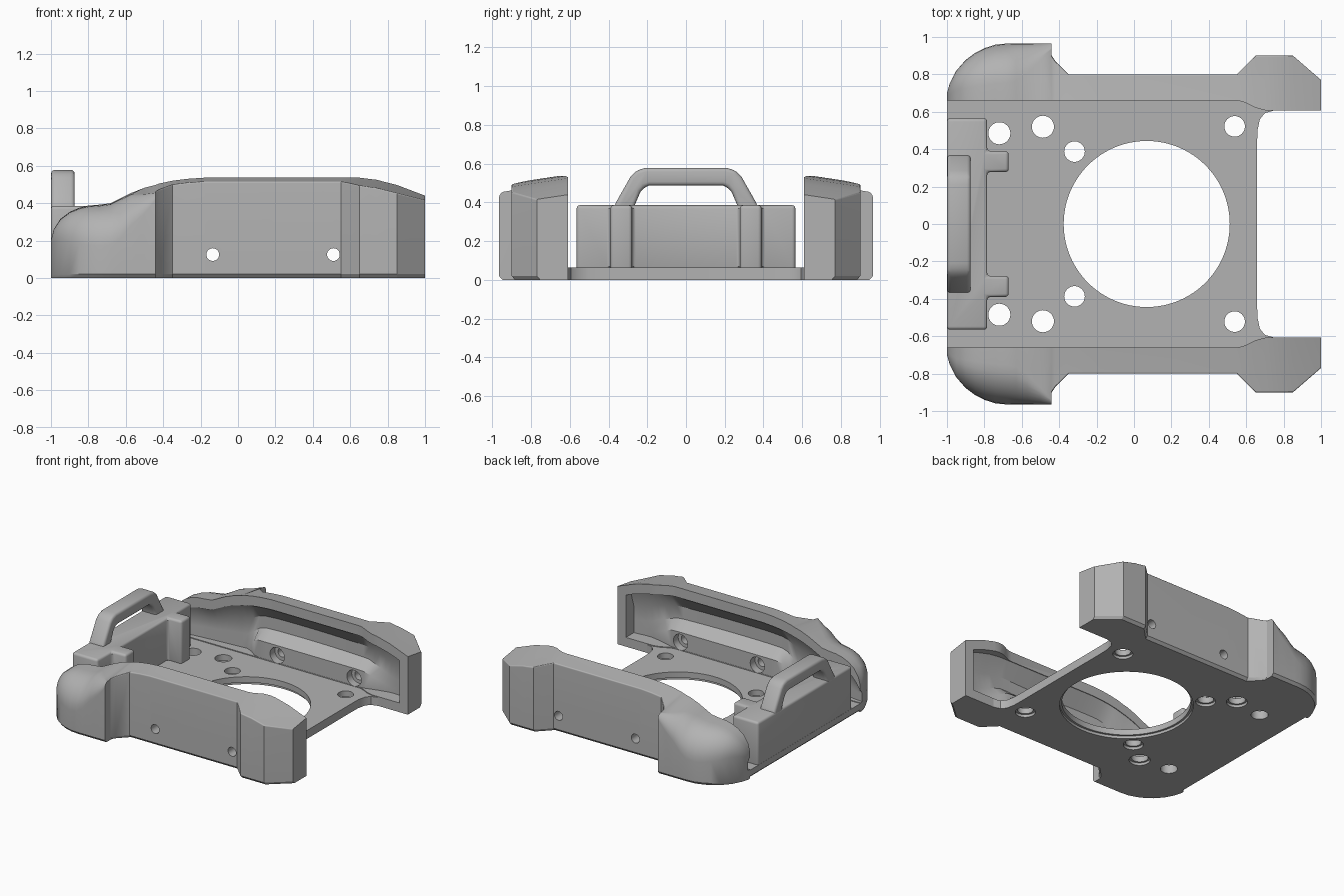
import bpy, bmesh, math
from mathutils import Vector, Matrix

if bpy.data.objects.get("Cube"):
    bpy.data.objects.remove(bpy.data.objects["Cube"])

grey = bpy.data.materials.new("plain grey")
grey.use_nodes = True
tone = (0.45, 0.45, 0.45, 1)
grey.diffuse_color = tone
grey.node_tree.nodes["Principled BSDF"].inputs["Base Color"].default_value = tone


def finish(name, bm):
    bmesh.ops.recalc_face_normals(bm, faces=bm.faces)
    mesh = bpy.data.meshes.new(name)
    bm.to_mesh(mesh)
    bm.free()
    obj = bpy.data.objects.new(name, mesh)
    obj.data.materials.append(grey)
    bpy.context.collection.objects.link(obj)
    return obj


def loft(name, rings):
    """Skin equal-length closed rings and cap both ends."""
    bm = bmesh.new()
    rows = [[bm.verts.new(p) for p in ring] for ring in rings]
    n = len(rows[0])
    for a, b in zip(rows, rows[1:]):
        for i in range(n):
            j = (i + 1) % n
            bm.faces.new((a[i], a[j], b[j], b[i]))
    bm.faces.new(rows[0])
    bm.faces.new(rows[-1])
    return finish(name, bm)


def prism(name, outline, low, high, axis="z"):
    place = (lambda u, v, w: (u, v, w)) if axis == "z" else (lambda u, v, w: (w, u, v))
    return loft(name, [[place(u, v, w) for u, v in outline] for w in (low, high)])


def cylinder(centre, radius, depth, axis="Z", sides=32):
    bm = bmesh.new()
    turn = Matrix.Rotation(math.pi / 2, 4, "X") if axis == "Y" else Matrix()
    bmesh.ops.create_cone(bm, cap_ends=True, segments=sides, radius1=radius,
                          radius2=radius, depth=depth,
                          matrix=Matrix.Translation(Vector(centre)) @ turn)
    return finish("cutter", bm)


def apply(obj, kind, **settings):
    mod = obj.modifiers.new(kind, kind)
    for key, value in settings.items():
        setattr(mod, key, value)
    bpy.context.view_layer.objects.active = obj
    bpy.ops.object.modifier_apply(modifier=mod.name)


def cut(obj, tool):
    apply(obj, "BOOLEAN", object=tool, operation="DIFFERENCE", solver="EXACT")
    bpy.data.objects.remove(tool)


def smooth(obj):
    bpy.ops.object.select_all(action="DESELECT")
    obj.select_set(True)
    bpy.context.view_layer.objects.active = obj
    bpy.ops.object.shade_smooth_by_angle(angle=math.radians(32))


def blend(table, x, col):
    """Smooth interpolation of one column of a station table."""
    for a, b in zip(table, table[1:]):
        if a[0] <= x <= b[0]:
            t = (x - a[0]) / (b[0] - a[0])
            return a[col] + (b[col] - a[col]) * t
    return table[0][col] if x < table[0][0] else table[-1][col]


# Side wall stations: x, outer y, top z, top edge radius
stations = [
    (-1, .70, .20, .02), (-.985, .752, .26, .06), (-.95, .82, .315, .1),
    (-.9, .877, .353, .15), (-.85, .914, .375, .18), (-.8, .94, .387, .2),
    (-.74, .959, .392, .21), (-.68, .965, .4, .21), (-.63, .965, .425, .2),
    (-.57, .965, .455, .16), (-.5, .965, .482, .09), (-.441, .965, .497, .03),
    (-.44, .9, .498, .008), (-.42, .87, .505, .008), (-.35, .8, .52, .008),
    (-.27, .8, .53, .008), (-.18, .8, .536, .008), (.55, .8, .536, .008),
    (.58, .83, .536, .008), (.65, .9, .536, .008), (.74, .9, .525, .008),
    (.85, .9, .497, .008), (1, .77, .44, .008)]


def inner_edge(x):
    t = min(1, max(0, (x - .55) / .15))
    return .66 - .052 * t * t * (3 - 2 * t)


def wall_ring(x, yo, zt, r):
    yi = inner_edge(x)
    slope = .04 if x < -.5 else .15
    zo = zt - slope * (yo - yi)
    r = min(r, (yo - yi) * .9)
    ring = [(x, yi, 0), (x, yo - .018, 0), (x, yo, .02)]
    for k in range(9):
        a = math.pi / 2 * k / 8
        rise = r * (1 + slope)
        ring.append((x, yo - r + r * math.cos(a), zo - r + rise * math.sin(a)))
    return ring + [(x, yi, zt)]


xs = sorted({s[0] for s in stations} | {.61, .7})
wall = loft("side_walls", [wall_ring(x, *(blend(stations, x, c) for c in (1, 2, 3)))
                           for x in xs])


# Arched pocket along the inside of the wall, with a lower screw ledge
def pocket_ring(x):
    back = .75 - .055 * ((x - .05) / .95) ** 2
    top = blend(stations, x, 2) - .075
    ledge = min(1, max(0, (x + .42) / .1)) * min(1, max(0, (.8 - x) / .22))
    face = back + (.662 - back) * ledge
    shelf = min(.1 + .1 * ledge, top - .03)
    return [(x, .5, .07), (x, face, .07), (x, face, shelf),
            (x, back, shelf + (top - shelf) * .25),
            (x, back, shelf + (top - shelf) * .6),
            (x, .665, top), (x, .5, top)]


steps = [-1.02 + 1.95 * i / 40 for i in range(41)]
cut(wall, loft("cutter", [pocket_ring(x) for x in steps]))

# Side screw holes with inside counterbores
for x in (-.135, .51):
    cut(wall, cylinder((x, .72, .125), .034, .5, "Y", 24))
    cut(wall, cylinder((x, .64, .125), .06, .16, "Y", 24))
apply(wall, "MIRROR", use_axis=(False, True, False))
smooth(wall)

# Base plate with a filleted open edge
half = [(.658, .42), (.66, .5), (.673, .56), (.70, .593), (.76, .61), (.76, .70), (-1, .70)]
outline = half + [(x, -y) for x, y in reversed(half)]
plate = prism("base_plate", outline, 0, .064)
bm = bmesh.new()
bm.from_mesh(plate.data)
edges = [e for e in bm.edges if all(v.co.z < .001 and v.co.x < -.99 for v in e.verts)]
bmesh.ops.bevel(bm, geom=edges, offset=.018, segments=1, affect="EDGES")
bm.to_mesh(plate.data)
bm.free()

# Central opening, and bolt holes counterbored from below
cut(plate, cylinder((.068, 0, .03), .444, .3, sides=96))
cut(plate, cylinder((.068, 0, 0), .46, .04, sides=96))
for x, y, r in ((-.72, .485, .059), (-.487, .52, .059), (-.318, .387, .055), (.538, .522, .055)):
    for side in (-1, 1):
        cut(plate, cylinder((x, y * side, .03), r, .3))
        if x > -.6:
            cut(plate, cylinder((x, y * side, 0), r + .014, .04))
smooth(plate)


def soften(obj, width):
    apply(obj, "BEVEL", width=width, segments=3, limit_method="ANGLE",
          angle_limit=math.radians(25))
    smooth(obj)


# Upright block with two ribs on its inner side
half = [(-1, .565), (-.785, .565), (-.785, .39), (-.67, .39), (-.67, .278), (-.785, .278)]
outline = half + [(x, -y) for x, y in reversed(half)]
soften(prism("handle_block", outline, .05, .386), .018)

# Carrying handle
outer = [(.37, .33), (.37, .385), (.285, .535), (.255, .565), (.21, .578)]
inner = [(.19, .487), (.215, .478), (.235, .455), (.265, .385), (.265, .33)]
arch = outer + [(-y, z) for y, z in reversed(outer)]
arch += [(-y, z) for y, z in reversed(inner)] + inner
soften(prism("carry_handle", arch, -.999, -.873, "x"), .02)
